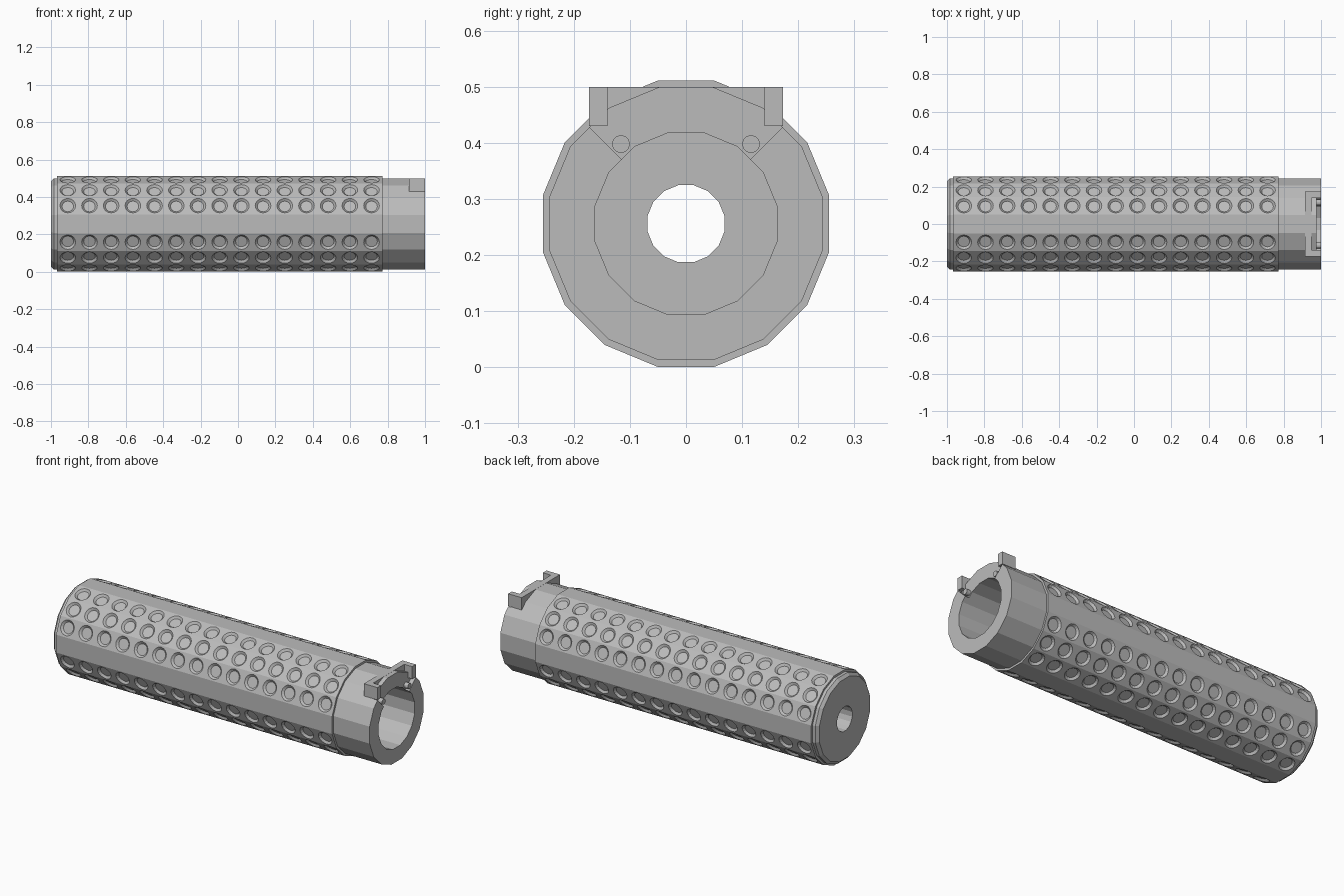
import bpy, bmesh
from math import cos, sin, pi, radians
from mathutils import Vector

if "Cube" in bpy.data.objects:
    bpy.data.objects.remove(bpy.data.objects["Cube"], do_unlink=True)

SIDES = 16
STEP = 2 * pi / SIDES
CZ = 0.256                       # height of the tube axis
FLAT = cos(STEP / 2)             # apothem / radius

grey = bpy.data.materials.new("metal grey")
grey.use_nodes = True
grey.diffuse_color = (0.5, 0.5, 0.5, 1)
grey.node_tree.nodes["Principled BSDF"].inputs["Base Color"].default_value = (0.5, 0.5, 0.5, 1)


def finish(name, bm):
    bmesh.ops.remove_doubles(bm, verts=bm.verts, dist=1e-5)
    bmesh.ops.recalc_face_normals(bm, faces=bm.faces)
    mesh = bpy.data.meshes.new(name)
    bm.to_mesh(mesh)
    bm.free()
    mesh.materials.append(grey)
    obj = bpy.data.objects.new(name, mesh)
    bpy.context.collection.objects.link(obj)
    return obj


def point(x, r, a):
    return Vector((x, r * cos(a), CZ + r * sin(a)))


def lathe(name, profile, spokes, closed=True):
    """Sweep a closed (x, radius) profile over (angle, radius factor) spokes."""
    bm = bmesh.new()
    rows = [[bm.verts.new(point(x, r * f, a)) for x, r in profile] for a, f in spokes]
    n = len(profile)
    for i in range(len(rows) - (0 if closed else 1)):
        p, q = rows[i], rows[(i + 1) % len(rows)]
        for j in range(n):
            k = (j + 1) % n
            bm.faces.new((p[j], p[k], q[k], q[j]))
    if not closed:
        bm.faces.new(rows[0])
        bm.faces.new(rows[-1])
    return finish(name, bm)


def box(name, lo, hi):
    bm = bmesh.new()
    bmesh.ops.create_cube(bm, size=1)
    lo, hi = Vector(lo), Vector(hi)
    for v in bm.verts:
        v.co = (lo + hi) / 2 + v.co * (hi - lo)
    return finish(name, bm)


# Inner tube: chamfered rear cap, narrow through hole, wide front bore
full = [((k + 0.5) * STEP, 1) for k in range(SIDES)]
lathe("inner_tube", [(-1, 0.07), (-1, 0.232), (-0.985, 0.248), (-0.96, 0.248), (-0.96, 0.235),
                     (0.76, 0.235), (0.76, 0.248), (0.975, 0.248), (0.975, 0.165),
                     (0, 0.165), (0, 0.07)], full)

# Front lip, open over the top quarter
arc = [(radians(135), FLAT)]
arc += [(radians(135) + (k + 0.5) * STEP, 1) for k in range(12)]
arc += [(radians(405), FLAT)]
lathe("front_lip", [(0.975, 0.165), (0.975, 0.248), (1, 0.248), (1, 0.165)], arc, closed=False)

# Grip sleeve with rows of round dimples on all but the four axis-facing sides
X0, X1, R, COUNT = -0.968, 0.772, 0.26, 15
PITCH = (X1 - X0) / COUNT
HALF = R * sin(STEP / 2)
bm = bmesh.new()


def add(points):
    bm.faces.new([bm.verts.new(p) for p in points])


def dimple(centre, normal, side):
    def loop(ru, rv, depth, square=False):
        pts = []
        for i in range(16):
            c, s = cos(i * pi / 8), sin(i * pi / 8)
            m = max(abs(c), abs(s)) if square else 1
            pts.append(centre + Vector((c / m * ru, 0, 0)) + side * (s / m * rv) - normal * depth)
        return pts
    loops = [loop(PITCH / 2, HALF, 0, True), loop(0.042, 0.042, 0), loop(0.031, 0.031, 0.011)]
    for a, b in zip(loops, loops[1:]):
        for i in range(16):
            j = (i + 1) % 16
            add((a[i], a[j], b[j], b[i]))
    add(loops[-1])


for k in range(SIDES):
    a = k * STEP
    lo, hi = a - STEP / 2, a + STEP / 2
    normal, side = Vector((0, cos(a), sin(a))), Vector((0, -sin(a), cos(a)))
    if k % 4 == 0:
        add((point(X0, R, lo), point(X1, R, lo), point(X1, R, hi), point(X0, R, hi)))
    else:
        for i in range(COUNT):
            dimple(point(X0 + (i + 0.5) * PITCH, R * FLAT, a), normal, side)
    for x in (X0, X1):
        add((point(x, R, lo), point(x, R, hi), point(x, 0.234, hi), point(x, 0.234, lo)))
finish("grip_sleeve", bm)

# Latch bracket: cross plate, two arms and two small pins
box("latch_plate", (0.915, -0.173, 0.43), (0.95, 0.173, 0.5))
for name, s in (("left", 1), ("right", -1)):
    ys = sorted((s * 0.14, s * 0.173))
    box(name + "_latch_arm", (0.915, ys[0], 0.43), (1, ys[1], 0.5))
    bm = bmesh.new()
    bmesh.ops.create_cone(bm, cap_ends=True, segments=12, radius1=0.016, radius2=0.016, depth=0.035)
    for v in bm.verts:
        x, y, z = v.co
        v.co = (0.9825 + z, s * 0.116 + x, 0.398 + y)
    finish(name + "_latch_pin", bm)
